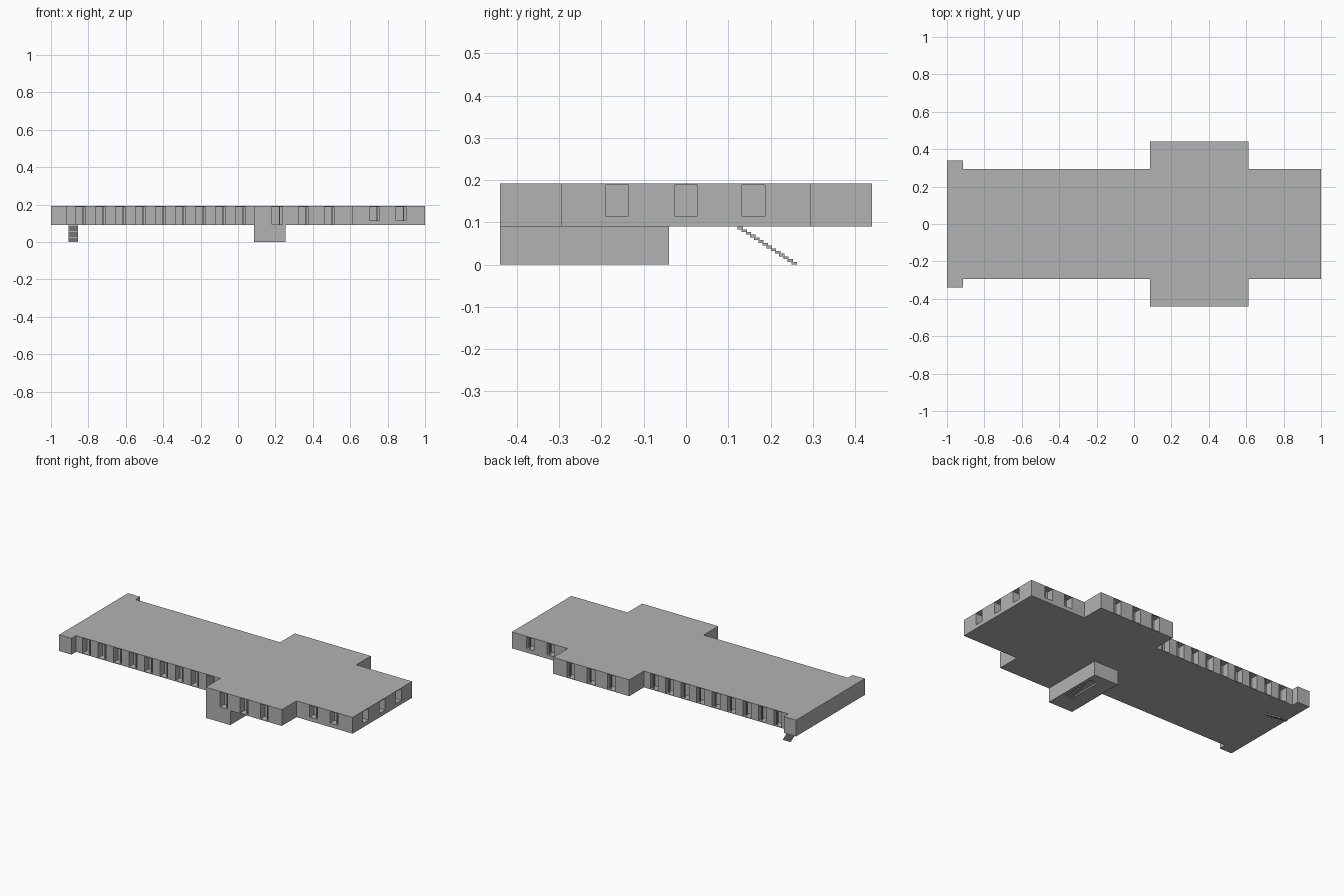
import bpy, bmesh

if "Cube" in bpy.data.objects:
    bpy.data.objects.remove(bpy.data.objects["Cube"])

grey = bpy.data.materials.new("plain_grey")
grey.diffuse_color = (0.45, 0.45, 0.45, 1)
grey.use_nodes = True
grey.node_tree.nodes["Principled BSDF"].inputs["Base Color"].default_value = grey.diffuse_color

FLOOR, ROOF = 0.09, 0.192


def finish(name, bm):
    bmesh.ops.recalc_face_normals(bm, faces=bm.faces)
    me = bpy.data.meshes.new(name)
    bm.to_mesh(me)
    bm.free()
    me.materials.append(grey)
    ob = bpy.data.objects.new(name, me)
    bpy.context.collection.objects.link(ob)
    return ob


def add_box(bm, x0, x1, y0, y1, z0, z1):
    vs = bmesh.ops.create_cube(bm, size=1)["verts"]
    for v in vs:
        v.co = ((x0 + x1) / 2 + v.co.x * (x1 - x0),
                (y0 + y1) / 2 + v.co.y * (y1 - y0),
                (z0 + z1) / 2 + v.co.z * (z1 - z0))


# Main storey: half outline mirrored about the long axis, then extruded
half = [(-1, 0.34), (-0.915, 0.34), (-0.915, 0.295), (0.085, 0.295),
        (0.085, 0.44), (0.612, 0.44), (0.612, 0.295), (1, 0.295)]
outline = half + [(x, -y) for x, y in reversed(half)]
bm = bmesh.new()
face = bm.faces.new([bm.verts.new((x, y, FLOOR)) for x, y in outline])
top = bmesh.ops.extrude_face_region(bm, geom=[face])["geom"]
for v in top:
    if isinstance(v, bmesh.types.BMVert):
        v.co.z = ROOF
building = finish("main_storey", bm)

# Window bays cut into the long walls, the wings and the right end
DEPTH, W, OUT = 0.045, 0.027, 0.02
bm = bmesh.new()
bays = [(-0.842 + 0.107 * k, 0.295, 0.094) for k in range(9)]
bays += [(x, 0.44, 0.094) for x in (0.21, 0.35, 0.49)]
bays += [(x, 0.295, 0.115) for x in (0.73, 0.872)]
for x, y, sill in bays:
    for s in (-1, 1):
        ya, yb = sorted((s * (y - DEPTH), s * (y + OUT)))
        add_box(bm, x - W, x + W, ya, yb, sill, ROOF - 0.004)
for y in (-0.163, 0, 0.16):
    add_box(bm, 1 - DEPTH, 1 + OUT, y - W, y + W, 0.115, ROOF - 0.004)
cutter = finish("window_bay_cutter", bm)
cutter.hide_render = True
cutter.hide_viewport = True
mod = building.modifiers.new("window_bays", 'BOOLEAN')
mod.operation = 'DIFFERENCE'
mod.solver = 'EXACT'
mod.object = cutter

# Slim mullion at the side of each bay
bm = bmesh.new()
for x, y, sill in bays:
    for s in (-1, 1):
        yc = s * (y - 0.015)
        add_box(bm, x + 0.010, x + 0.015, yc - 0.004, yc + 0.004, sill, ROOF - 0.004)
finish("window_mullions", bm)

# Lower entrance box: walls and a floor with a stair slot
X0, X1, Y0, Y1, T = 0.085, 0.255, -0.44, -0.04, 0.008
SX0, SX1, SY0, SY1 = 0.18, 0.235, -0.34, -0.10
bm = bmesh.new()
add_box(bm, X0, X1, Y0, Y0 + T, 0, FLOOR)
add_box(bm, X0, X1, Y1 - T, Y1, 0, FLOOR)
add_box(bm, X0, X0 + T, Y0 + T, Y1 - T, 0, FLOOR)
add_box(bm, X1 - T, X1, Y0 + T, Y1 - T, 0, FLOOR)
add_box(bm, X0 + T, SX0, Y0 + T, Y1 - T, 0, 0.005)
add_box(bm, SX1, X1 - T, Y0 + T, Y1 - T, 0, 0.005)
add_box(bm, SX0, SX1, Y0 + T, SY0, 0, 0.005)
add_box(bm, SX0, SX1, SY1, Y1 - T, 0, 0.005)
finish("lower_entrance", bm)


# Stepped flights
def stairs(name, x0, x1, y_top, y_low, n=14):
    bm = bmesh.new()
    dy, dz = (y_low - y_top) / n, FLOOR / n
    for i in range(n):
        ya, yb = sorted((y_top + dy * i, y_top + dy * (i + 1.25)))
        z = FLOOR - dz * i
        add_box(bm, x0, x1, ya, yb, z - dz, z)
    finish(name, bm)


stairs("rear_stairs", -0.905, -0.855, 0.122, 0.26)
stairs("entrance_stairs", SX0, SX1, SY1, SY0)
